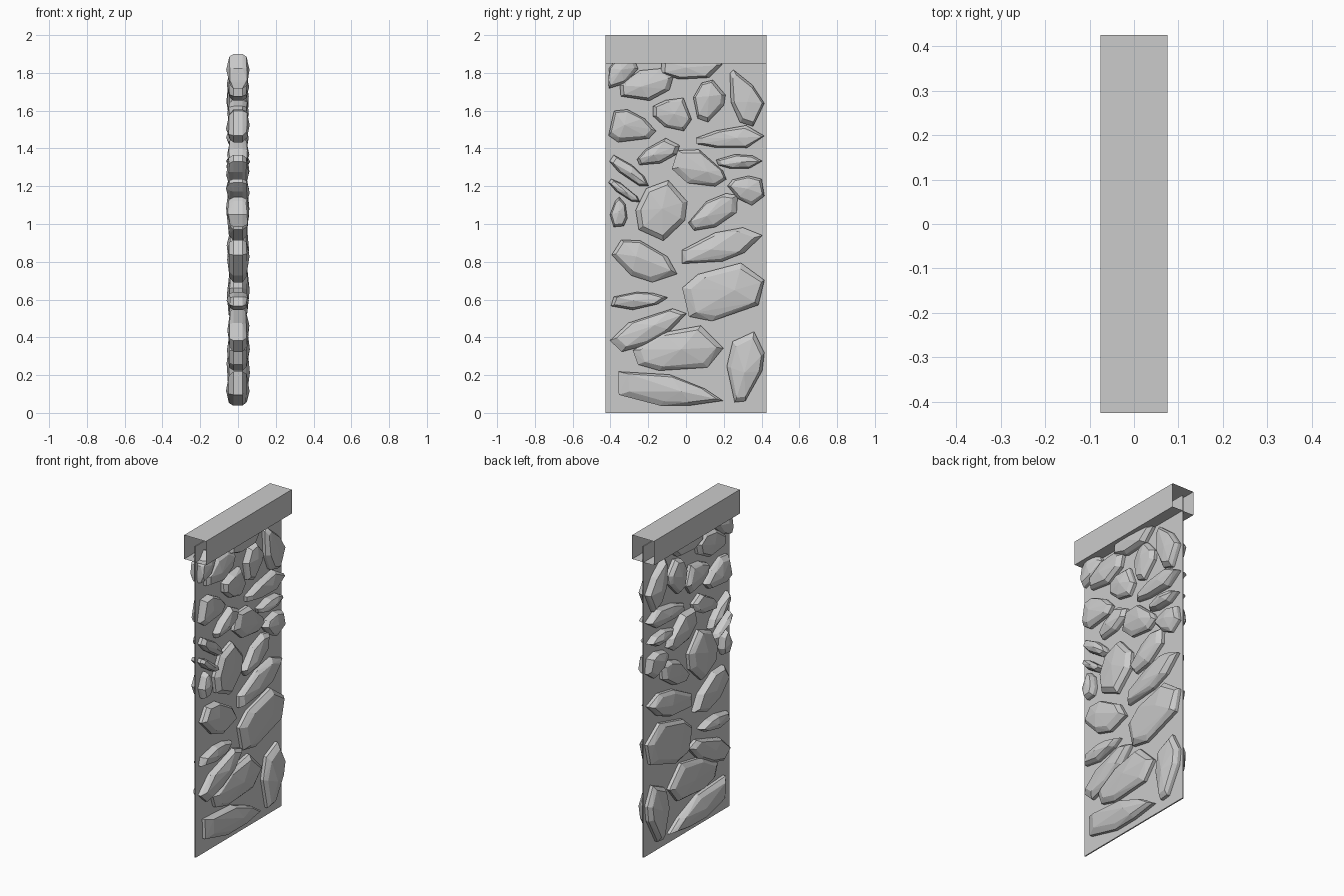
import bpy, bmesh, math, random

if "Cube" in bpy.data.objects:
    bpy.data.objects.remove(bpy.data.objects["Cube"])

random.seed(4)
HALF_W = 0.425          # half width of the panel along y


def new_object(name, bm):
    bmesh.ops.recalc_face_normals(bm, faces=bm.faces)
    mesh = bpy.data.meshes.new(name)
    bm.to_mesh(mesh)
    bm.free()
    obj = bpy.data.objects.new(name, mesh)
    bpy.context.collection.objects.link(obj)
    return obj


def sleeve(name, half_x, z0, z1):
    """Rectangular section running along y with open ends."""
    bm = bmesh.new()
    section = [(-half_x, z0), (half_x, z0), (half_x, z1), (-half_x, z1)]
    near, far = [[bm.verts.new((x, y, z)) for x, z in section]
                 for y in (-HALF_W, HALF_W)]
    for i in range(4):
        j = (i + 1) % 4
        bm.faces.new((near[i], near[j], far[j], far[i]))
    return new_object(name, bm)


def stone(name, y, z, length, width, angle, taper):
    """Faceted stone through the panel: wide girdle, inset table, low peak."""
    ca, sa = math.cos(math.radians(angle)), math.sin(math.radians(angle))

    def place(u, v):
        v *= 1 + taper * u
        py = y + length * u * ca - width * v * sa
        pz = z + length * u * sa + width * v * ca
        return max(-0.41, min(0.415, py)), max(0.035, min(1.94, pz))

    bm = bmesh.new()
    n = 7
    ring = []
    for i in range(n):
        t = 2 * math.pi * (i + random.uniform(-0.25, 0.25)) / n
        ring.append((1.04 * math.cos(t), 1.12 * math.sin(t)))
    for side in (-1, 1):
        du, dv = random.uniform(-0.1, 0.1), random.uniform(-0.05, 0.1)
        for u, v in ring:
            bm.verts.new((side * 0.024, *place(u, v)))
            bm.verts.new((side * random.uniform(0.041, 0.05),
                          *place(u * 0.84 + du * 0.5, v * 0.8 + dv)))
        bm.verts.new((side * random.uniform(0.056, 0.064), *place(du * 3, dv)))
    hull = bmesh.ops.convex_hull(bm, input=bm.verts)
    loose = {g for g in hull["geom_interior"] + hull["geom_unused"]
             if isinstance(g, bmesh.types.BMVert)}
    bmesh.ops.delete(bm, geom=list(loose), context='VERTS')
    return new_object(name, bm)


# Thin backing sheet and the hollow header rail it hangs from
sleeve("backing_panel", 0.004, 0.0, 1.95)
sleeve("header_rail", 0.075, 1.85, 2.0)

# Stones: y, z, half length, half width, angle in degrees, taper
STONES = [
    (-.35, 1.80, .10, .06, 50, .5), (-.21, 1.735, .145, .075, 15, 0),
    (.02, 1.83, .17, .06, 0, 0), (-.08, 1.585, .11, .075, -10, .5),
    (.12, 1.65, .11, .075, 75, .1), (.31, 1.67, .155, .07, -65, .5),
    (-.29, 1.51, .13, .075, -12, -.4), (.23, 1.455, .19, .05, 5, .4),
    (-.15, 1.375, .12, .05, 25, .3), (-.305, 1.28, .13, .033, -38, 0),
    (-.33, 1.175, .10, .024, -36, 0), (.07, 1.29, .15, .08, -25, -.3),
    (.28, 1.33, .12, .035, 0, 0), (.32, 1.185, .10, .065, -15, .4),
    (-.355, 1.06, .08, .04, 85, -.3), (-.13, 1.07, .16, .12, 70, 0),
    (.15, 1.06, .15, .065, 30, .1), (-.22, .80, .18, .085, -25, -.1),
    (.18, .88, .225, .07, 17, 0), (.19, .635, .235, .13, 15, .1),
    (-.25, .595, .15, .04, 5, -.3), (-.2, .445, .215, .065, 25, -.2),
    (-.05, .33, .24, .105, 8, .3), (.31, .24, .19, .085, 80, .25),
    (-.1, .12, .29, .075, -10, -.5),
]
for i, data in enumerate(STONES, 1):
    stone(f"stone_{i:02d}", *data)
